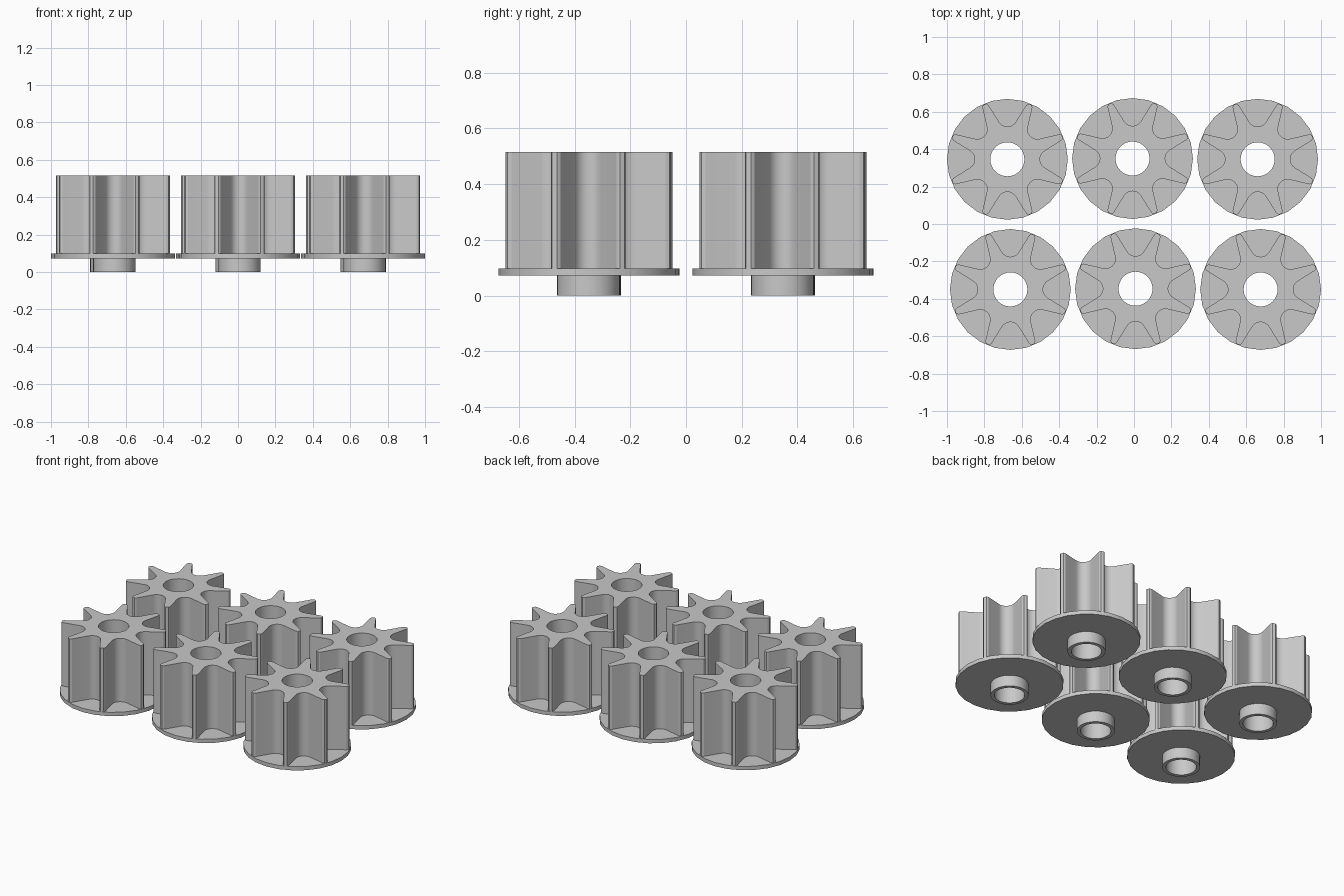
import bpy, bmesh
from math import sin, cos, pi, radians

cube = bpy.data.objects.get("Cube")
if cube:
    bpy.data.objects.remove(cube, do_unlink=True)

TEETH = 8
BORE, BOSS, FLANGE = 0.091, 0.113, 0.323
Z_FLANGE, Z_WHEEL, Z_TOP = 0.073, 0.098, 0.516

grey = bpy.data.materials.new("plain grey")
grey.use_nodes = True
colour = (0.58, 0.58, 0.58, 1)
grey.diffuse_color = colour
grey.node_tree.nodes["Principled BSDF"].inputs["Base Color"].default_value = colour


def circle(radius, sides):
    return [(radius * cos(2 * pi * i / sides), radius * sin(2 * pi * i / sides))
            for i in range(sides)]


def gear_outline():
    """Rounded gaps between narrow tapered teeth, with chamfered tips."""
    gap = [(-0.113, 0.297), (-0.101, 0.29)]
    # rounded gap floor, tangent to both tooth walls
    fillet, centre = 0.0525, 0.227
    steps = 10
    for i in range(steps + 1):
        a = radians(-149 + 118 * i / steps)
        gap.append((fillet * cos(a), centre + fillet * sin(a)))
    gap += [(0.101, 0.29), (0.113, 0.297)]
    outline = []
    for k in range(TEETH):
        a = -2 * pi * k / TEETH
        outline += [(x * cos(a) - y * sin(a), x * sin(a) + y * cos(a)) for x, y in gap]
    return outline


def hollow_prism(name, outline, hole, z0, z1):
    """Extrude an outline with a hole in it between two heights."""
    bm = bmesh.new()
    edges = []
    for loop in (outline, hole):
        verts = [bm.verts.new((x, y, z0)) for x, y in loop]
        edges += [bm.edges.new((v, verts[i - 1])) for i, v in enumerate(verts)]
    bmesh.ops.triangle_fill(bm, use_beauty=True, edges=edges)
    new = bmesh.ops.extrude_face_region(bm, geom=bm.faces[:], use_keep_orig=True)["geom"]
    bmesh.ops.translate(bm, vec=(0, 0, z1 - z0),
                        verts=[g for g in new if isinstance(g, bmesh.types.BMVert)])
    bmesh.ops.recalc_face_normals(bm, faces=bm.faces[:])
    for f in bm.faces:
        f.smooth = True
    mesh = bpy.data.meshes.new(name)
    bm.to_mesh(mesh)
    bm.free()
    mesh.set_sharp_from_angle(angle=radians(25))
    mesh.materials.append(grey)
    return mesh


# Shared parts of every pinion
bore = circle(BORE, 32)
parts = {
    "toothed_wheel": hollow_prism("toothed_wheel", gear_outline(), bore, Z_WHEEL, Z_TOP),
    "flange": hollow_prism("flange", circle(FLANGE, 24), bore, Z_FLANGE, Z_WHEEL),
    "boss": hollow_prism("boss", circle(BOSS, 32), bore, 0, Z_FLANGE),
}

# Two slightly staggered rows of three
for row, side in (("front", -1), ("back", 1)):
    for col, place in enumerate(("right", "middle", "left")):
        x = (col - 1) * 0.669 - side * 0.008
        y = side * 0.348 + (0.002 if col == 1 else -0.002)
        for part, mesh in parts.items():
            ob = bpy.data.objects.new(f"{row}_{place}_{part}", mesh)
            ob.location = (x, y, 0)
            bpy.context.collection.objects.link(ob)
